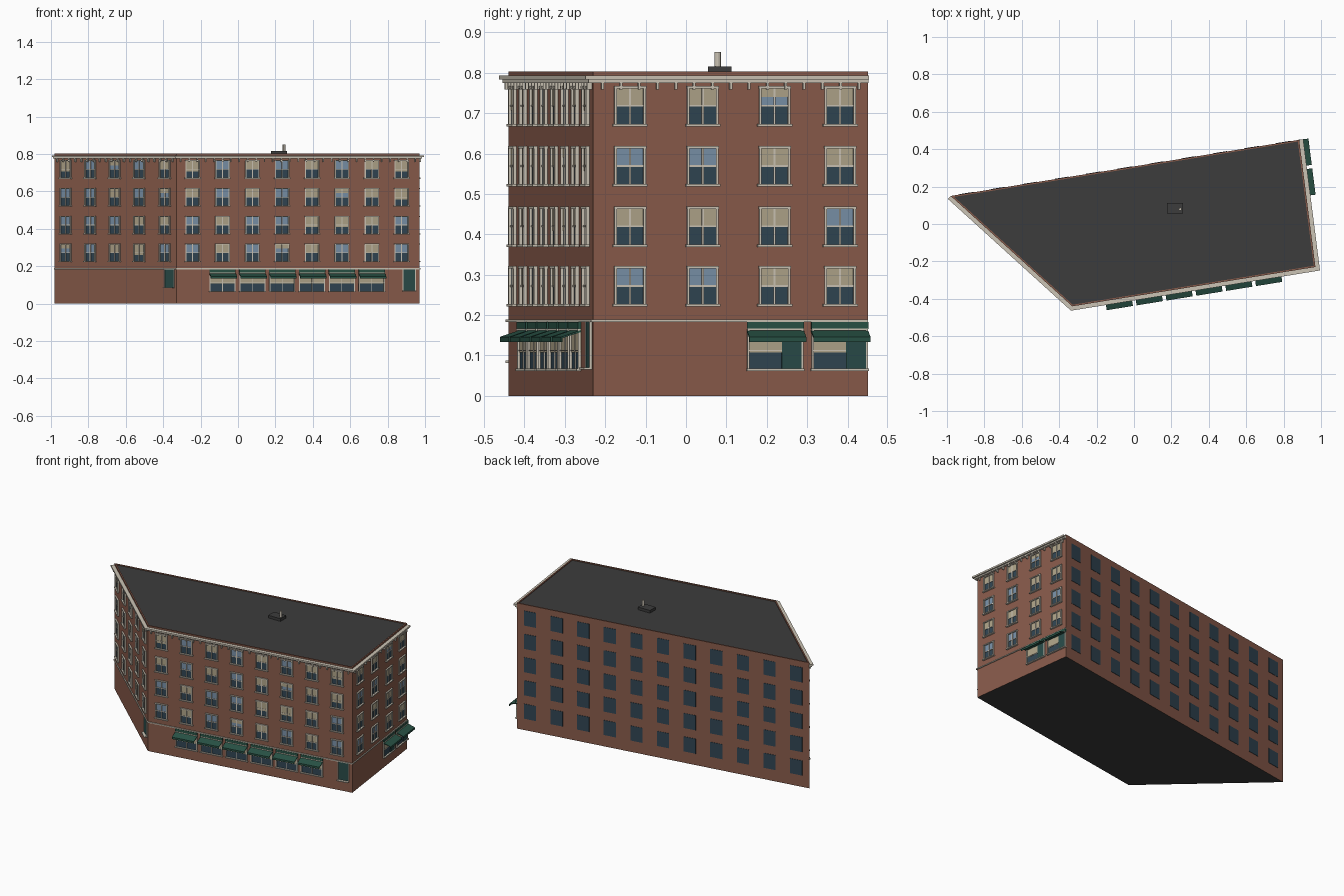
import bpy, bmesh, random
from mathutils import Vector

if "Cube" in bpy.data.objects:
    bpy.data.objects.remove(bpy.data.objects["Cube"])

random.seed(7)

# ---- colours ----
def mat(name, r, g, b):
    m = bpy.data.materials.new(name)
    m.diffuse_color = (r, g, b, 1)
    m.use_nodes = True
    m.node_tree.nodes["Principled BSDF"].inputs["Base Color"].default_value = m.diffuse_color
    return m

BRICK = mat("brick", .25, .105, .07)
TRIM = mat("stone trim", .60, .55, .46)
ROOF = mat("roofing", .045, .045, .045)
GREEN = mat("awning green", .022, .085, .06)
DGREEN = mat("door green", .022, .07, .065)
GLASS = mat("dark glass", .03, .06, .085)
SKY = mat("sky glass", .19, .28, .39)
BLIND = mat("window blind", .43, .37, .25)

# ---- each part gathers its pieces in one bmesh ----
parts = {}

def part(name, *mats):
    if name not in parts:
        parts[name] = (bmesh.new(), mats)
    return parts[name][0]

def prism(bm, ring_a, ring_b):
    a = [bm.verts.new(p) for p in ring_a]
    b = [bm.verts.new(p) for p in ring_b]
    bm.faces.new(a)
    bm.faces.new(b)
    for i in range(len(a)):
        j = (i + 1) % len(a)
        bm.faces.new((a[i], a[j], b[j], b[i]))

# ---- footprint corners ----
A, B = Vector((-.98, .15)), Vector((-.33, -.44))
C, D = Vector((.97, -.23)), Vector((.883, .45))

class Wall:
    """Places pieces by distance along the wall, height and depth outwards."""
    def __init__(self, p, q):
        self.p, self.length = p, (q - p).length
        self.t = (q - p).normalized()
        self.n = Vector((self.t.y, -self.t.x))

    def at(self, u, d, z):
        v = self.p + self.t * u + self.n * d
        return (v.x, v.y, z)

    def u_x(self, x):
        return (x - self.p.x) / self.t.x

    def u_y(self, y):
        return (y - self.p.y) / self.t.y

    def extrude(self, bm, profile, u0, u1):
        prism(bm, [self.at(u0, d, z) for d, z in profile],
              [self.at(u1, d, z) for d, z in profile])

    def box(self, bm, u0, u1, z0, z1, d):
        self.extrude(bm, [(-.003, z0), (d, z0), (d, z1), (-.003, z1)], u0, u1)

left, front, right, back = Wall(A, B), Wall(B, C), Wall(C, D), Wall(D, A)

# ---- brick body with sunken roof ----
body = part("brick_body", BRICK, ROOF)
corners = [A, B, C, D]
prism(body, [(*p, 0) for p in corners], [(*p, .803) for p in corners])
body.normal_update()
bmesh.ops.recalc_face_normals(body, faces=body.faces)
top = max(body.faces, key=lambda f: f.calc_center_median().z)
min(body.faces, key=lambda f: f.calc_center_median().z).material_index = 1
bmesh.ops.inset_region(body, faces=[top], thickness=.008, use_even_offset=True)
top.material_index = 1
for v in bmesh.ops.extrude_face_region(body, geom=[top])["geom"]:
    if isinstance(v, bmesh.types.BMVert):
        v.co.z -= .005
if top.is_valid:
    body.faces.remove(top)
for f in body.faces:
    zs = [v.co.z for v in f.verts]
    f.material_index = 1 if max(zs) - min(zs) < .001 and (max(zs) < .01 or .79 < max(zs) < .8) else 0

# ---- mitred bands round the three street walls ----
def band(name, z0, z1, d):
    bm = part(name, TRIM)
    walls = [left, front, right]
    def corner(k, off):
        if k == 0:
            return A + left.n * off
        if k == 3:
            return D + right.n * off
        n1, n2 = walls[k - 1].n, walls[k].n
        return corners[k] + (n1 + n2) * off / (1 + n1.dot(n2))
    for k in range(3):
        ring = [corner(k, -.002), corner(k, d), corner(k + 1, d), corner(k + 1, -.002)]
        prism(bm, [(*p, z0) for p in ring], [(*p, z1) for p in ring])

band("cornice", .783, .793, .022)
band("cornice_bed", .775, .783, .013)
band("belt_course", .183, .189, .006)
for w in (left, front, right):
    n = round(w.length / .045)
    for i in range(n):
        u = (i + .5) * w.length / n
        w.box(part("cornice_brackets", TRIM), u - .003, u + .003, .758, .776, .012)

# ---- sash windows ----
ROWS = [.223, .371, .520, .669]

def window(w, u, z, hw=.039, h=.098):
    tr, s = part("window_trim", TRIM), .006
    mid = z + h * .5
    w.box(part("lower_panes", GLASS), u - hw + .003, u + hw - .003, z, mid, .001)
    w.box(part("upper_panes", SKY), u - hw + .003, u + hw - .003, mid, z + h - .003, .001)
    f = random.choice([0, 0, .28, .48, .48, .62])
    if f:
        w.box(part("window_blinds", BLIND), u - hw + .003, u + hw - .003,
              z + h * (1 - f), z + h - .003, .002)
    for e in (-1, 1):
        c = u + e * (hw - s / 2)
        w.box(tr, c - s / 2, c + s / 2, z, z + h, .008)
    w.box(tr, u - .0025, u + .0025, z, z + h, .005)
    w.box(tr, u - hw, u + hw, mid - .002, mid + .002, .004)
    w.box(tr, u - hw - .001, u + hw + .001, z + h - s, z + h, .009)
    w.box(tr, u - hw - .004, u + hw + .004, z - .002, z + .004, .012)

for z in ROWS:
    for x in (-.92, -.788, -.658, -.527, -.39):
        window(left, left.u_x(x), z)
    for i in range(8):
        window(front, front.u_x(-.243 + i * .1596), z)
    for y in (-.139, .041, .219, .381):
        window(right, right.u_y(y), z)

# ---- plain rear windows ----
for i in range(11):
    for z in [.073] + ROWS:
        u = (i + .5) * back.length / 11
        back.box(part("rear_windows", GLASS), u - .039, u + .039, z, z + .095, .002)

# ---- shopfronts with awnings ----
def shop(w, u, door):
    hw, tr = .07, part("shop_trim", TRIM)
    w.box(part("shop_glass", GLASS), u - hw, u + hw, .065, .165, .001)
    w.box(part("shop_blinds", BLIND), u - hw, u + hw, .108, .165, .002)
    w.box(part("shop_headers", GREEN), u - hw - .001, u + hw + .001, .166, .183, .008)
    for x in (-hw + .0025, hw - .0025):
        w.box(tr, u + x - .0025, u + x + .0025, .062, .166, .007)
    w.box(tr, u - hw, u + hw, .162, .167, .009)
    w.box(tr, u - hw - .002, u + hw + .002, .062, .068, .011)
    w.box(tr, u - hw, u + hw, .111, .114, .004)
    if door:
        w.box(part("shop_doors", DGREEN), u + .016, u + hw - .005, .067, .163, .005)
    else:
        w.box(tr, u - .0015, u + .0015, .065, .165, .004)
    w.extrude(part("awnings", GREEN),
              [(0, .163), (.05, .146), (.05, .134), (.047, .134), (.047, .143), (0, .158)],
              u - hw - .001, u + hw + .001)

for i in range(1, 7):
    shop(front, front.u_x(-.243 + i * .1596), False)
for y in (.221, .38):
    shop(right, right.u_y(y), True)

# ---- entrance doors ----
for w, x0, x1, z0 in ((left, -.388, -.342, .087), (front, .883, .946, .070)):
    u0, u1 = w.u_x(x0), w.u_x(x1)
    w.box(part("entrance_doors", DGREEN), u0, u1, z0, .183, .004)
    w.box(part("door_trim", TRIM), u0 - .004, u0, z0, .183, .006)
    w.box(part("door_trim", TRIM), u1, u1 + .004, z0, .183, .006)
    w.box(part("door_steps", TRIM), u0 - .004, u1 + .004, z0 - .005, z0, .02)

# ---- roof hatch and vent pipe ----
def rect(x0, x1, y0, y1, z):
    return [(x0, y0, z), (x1, y0, z), (x1, y1, z), (x0, y1, z)]

prism(part("roof_hatch", ROOF), rect(.176, .262, .055, .113, .79), rect(.176, .262, .055, .113, .815))
bpy.ops.mesh.primitive_cylinder_add(vertices=12, radius=.008, depth=.04, location=(.247, .079, .831))
pipe = bpy.context.object
pipe.name = "vent_pipe"
pipe.data.materials.append(TRIM)
bpy.ops.object.shade_smooth_by_angle()

# ---- turn the gathered parts into objects ----
for name, (bm, mats) in parts.items():
    if name != "brick_body":
        bmesh.ops.recalc_face_normals(bm, faces=bm.faces)
    bm.normal_update()
    me = bpy.data.meshes.new(name)
    bm.to_mesh(me)
    bm.free()
    for m in mats:
        me.materials.append(m)
    bpy.context.collection.objects.link(bpy.data.objects.new(name, me))
